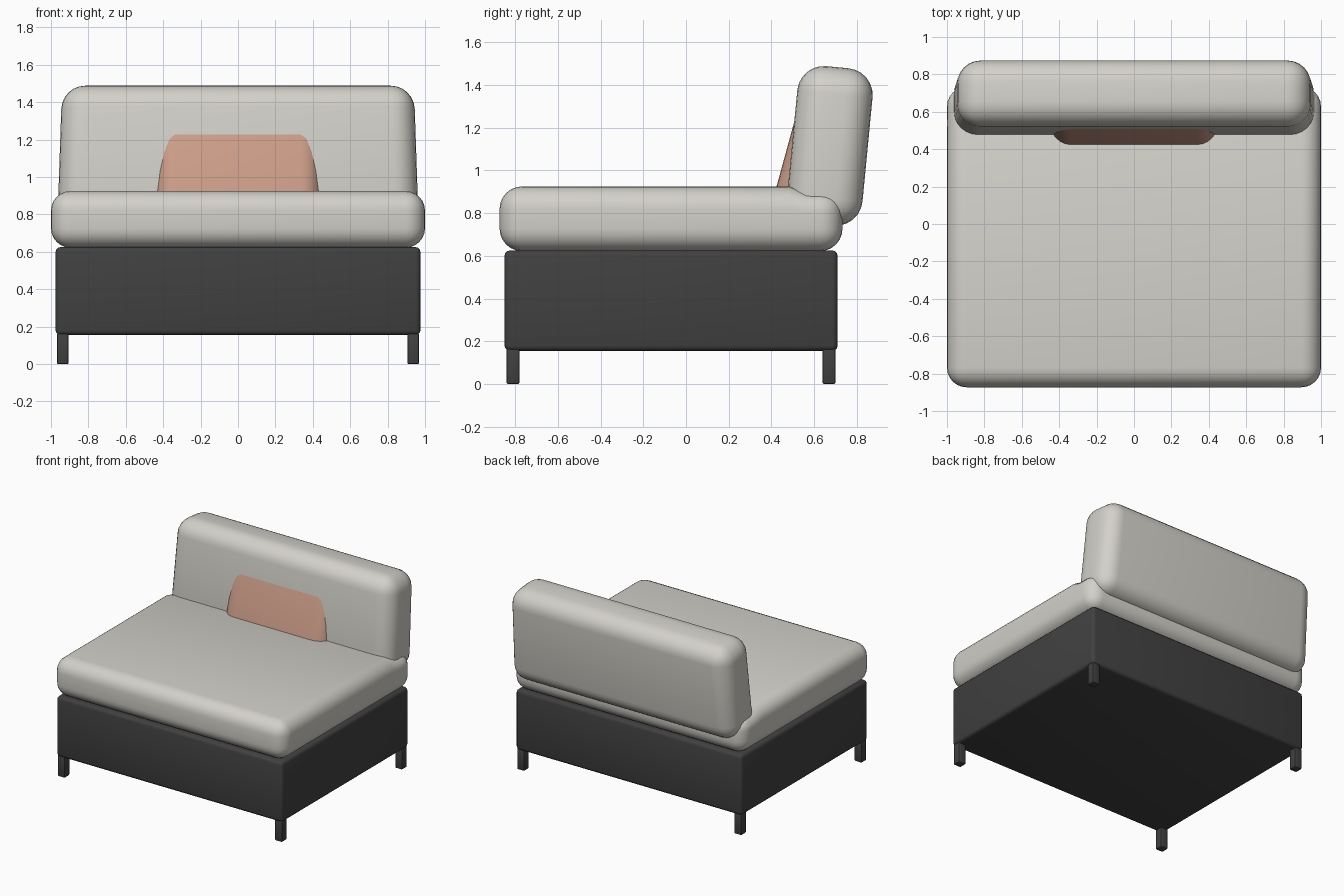
import bpy, bmesh, math
from mathutils import Matrix, Vector

if "Cube" in bpy.data.objects:
    bpy.data.objects.remove(bpy.data.objects["Cube"])


def material(name, rgb):
    m = bpy.data.materials.new(name)
    m.diffuse_color = (*rgb, 1)
    m.use_nodes = True
    m.node_tree.nodes["Principled BSDF"].inputs["Base Color"].default_value = m.diffuse_color
    return m


fabric = material("pale_grey_fabric", (0.65, 0.635, 0.585))
charcoal = material("charcoal", (0.052, 0.052, 0.052))
terracotta = material("terracotta", (0.61, 0.34, 0.25))


def rounded_box(name, lo, hi, radius, segments, mat, tilt=0, shape=None):
    """Box between two corners, rounded, reshaped by a rule, then tilted back about x."""
    lo, hi = Vector(lo), Vector(hi)
    centre, size = (lo + hi) / 2, hi - lo
    bm = bmesh.new()
    bmesh.ops.create_cube(bm, size=1, matrix=Matrix.Diagonal((*size, 1)))
    bmesh.ops.bevel(bm, geom=bm.edges[:], offset=radius, segments=segments,
                    profile=0.5, affect='EDGES')
    if shape:
        shape(bm, centre)
    mesh = bpy.data.meshes.new(name)
    bm.to_mesh(mesh)
    bm.free()
    mesh.materials.append(mat)
    ob = bpy.data.objects.new(name, mesh)
    ob.location = centre
    ob.rotation_euler.x = -math.radians(tilt)
    bpy.context.collection.objects.link(ob)
    bpy.ops.object.select_all(action='DESELECT')
    ob.select_set(True)
    bpy.context.view_layer.objects.active = ob
    bpy.ops.object.shade_smooth_by_angle(angle=math.radians(40))
    return ob


def press_rear(bm, c):
    # seat sinks a little where the back cushion rests on it
    for y in (0.48, 0.56):
        bmesh.ops.bisect_plane(bm, geom=bm.verts[:] + bm.edges[:] + bm.faces[:],
                               plane_co=(0, y - c.y, 0), plane_no=(0, 1, 0))
    for v in bm.verts:
        if v.co.y + c.y > 0.55 and v.co.z > 0:
            v.co.z *= 0.82


def narrow_top(bm, c):
    # back cushion tapers slightly towards the top
    for v in bm.verts:
        v.co.x *= 1 - 0.035 * (v.co.z + 0.2)


# Base and cushions
rounded_box("base", (-0.975, -0.85, 0.155), (0.975, 0.71, 0.625), 0.025, 3, charcoal)
rounded_box("seat_cushion", (-1, -0.873, 0.622), (1, 0.733, 0.925), 0.105, 6, fabric,
            shape=press_rear)
rounded_box("back_cushion", (-0.96, 0.497, 0.745), (0.96, 0.851, 1.485), 0.125, 6, fabric,
            tilt=5.5, shape=narrow_top)

# Throw pillow, leaning into the back cushion
rounded_box("throw_pillow", (-0.45, 0.46, 0.70), (0.45, 0.70, 1.38), 0.115, 6, terracotta,
            tilt=15.3)

# Legs
for x, side in ((-0.937, "left"), (0.937, "right")):
    for y, end in ((-0.81, "front"), (0.67, "rear")):
        rounded_box(f"{end}_{side}_leg", (x - 0.031, y - 0.031, 0), (x + 0.031, y + 0.031, 0.165),
                    0.008, 2, charcoal)
